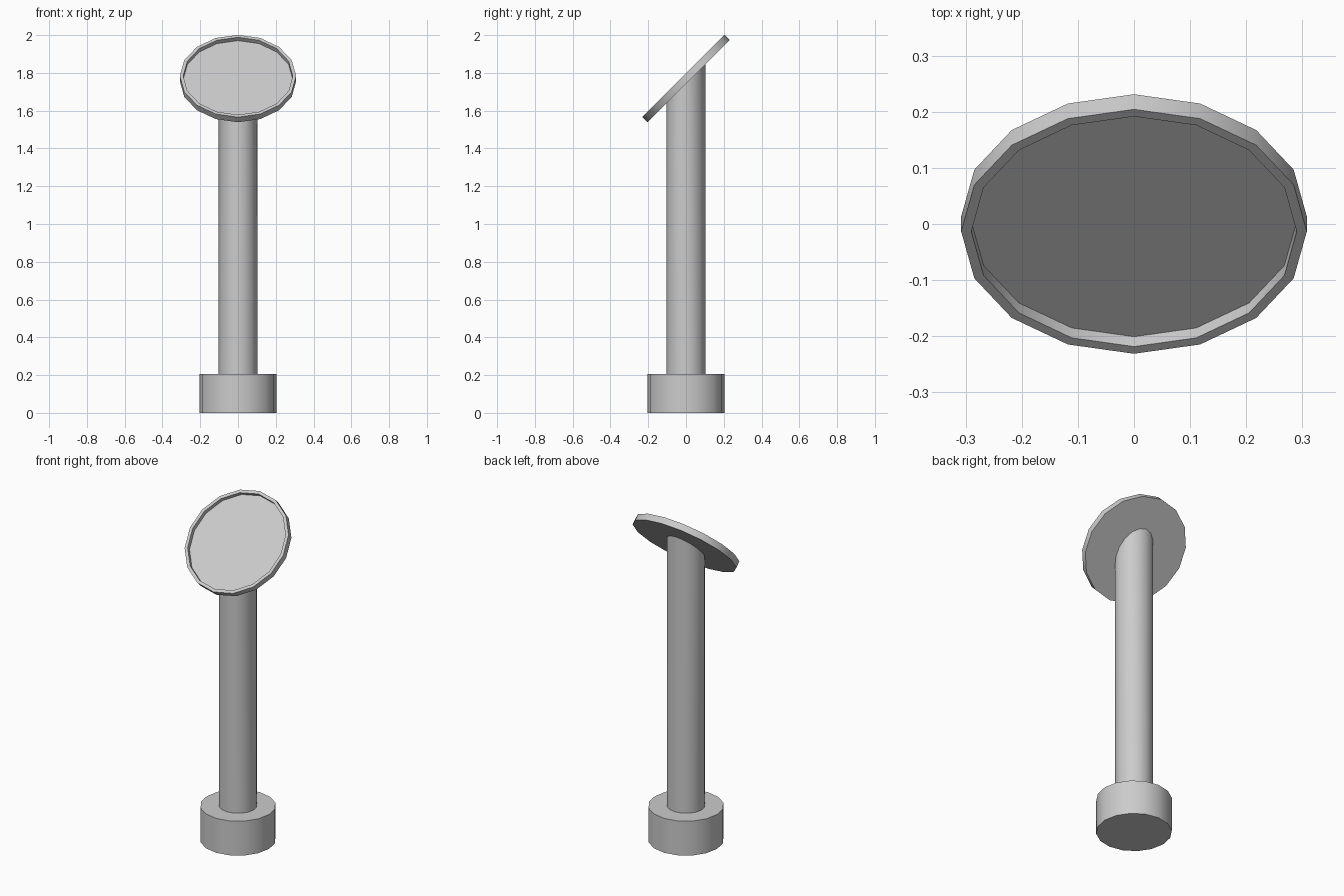
import bpy, bmesh, math
from mathutils import Matrix

if "Cube" in bpy.data.objects:
    bpy.data.objects.remove(bpy.data.objects["Cube"])

SIDES = 16


def lathe(name, profile, matrix=Matrix(), edit=None):
    """Solid of revolution from (radius, height) points, capped at both ends."""
    bm = bmesh.new()
    rings = []
    for r, z in profile:
        rings.append([bm.verts.new((r * math.cos(2 * math.pi * i / SIDES),
                                    r * math.sin(2 * math.pi * i / SIDES), z))
                      for i in range(SIDES)])
    for a, b in zip(rings, rings[1:]):
        for i in range(SIDES):
            j = (i + 1) % SIDES
            bm.faces.new((a[i], a[j], b[j], b[i]))
    bm.faces.new(rings[0][::-1])
    bm.faces.new(rings[-1])
    if edit:
        edit(rings)
    bm.transform(matrix)
    mesh = bpy.data.meshes.new(name)
    bm.to_mesh(mesh)
    bm.free()
    obj = bpy.data.objects.new(name, mesh)
    bpy.context.collection.objects.link(obj)
    bpy.context.view_layer.objects.active = obj
    obj.select_set(True)
    bpy.ops.object.shade_smooth_by_angle(angle=math.radians(30))
    obj.select_set(False)
    return obj


# Round foot
lathe("base", [(0.205, 0), (0.205, 0.205)])


# Post with its top mitred to meet the tilted dish
def slant_top(rings):
    for v in rings[-1]:
        v.co.z += v.co.y


lathe("post", [(0.103, 0.205), (0.103, 1.743)], edit=slant_top)

# Tilted dish with a shallow recess inside a thin rim
tilt = Matrix.Translation((0, 0, 1.77)) @ Matrix.Rotation(math.radians(45), 4, 'X')
lathe("dish", [(0.308, -0.019), (0.308, 0.019), (0.29, 0.019), (0.29, -0.006)], tilt)
